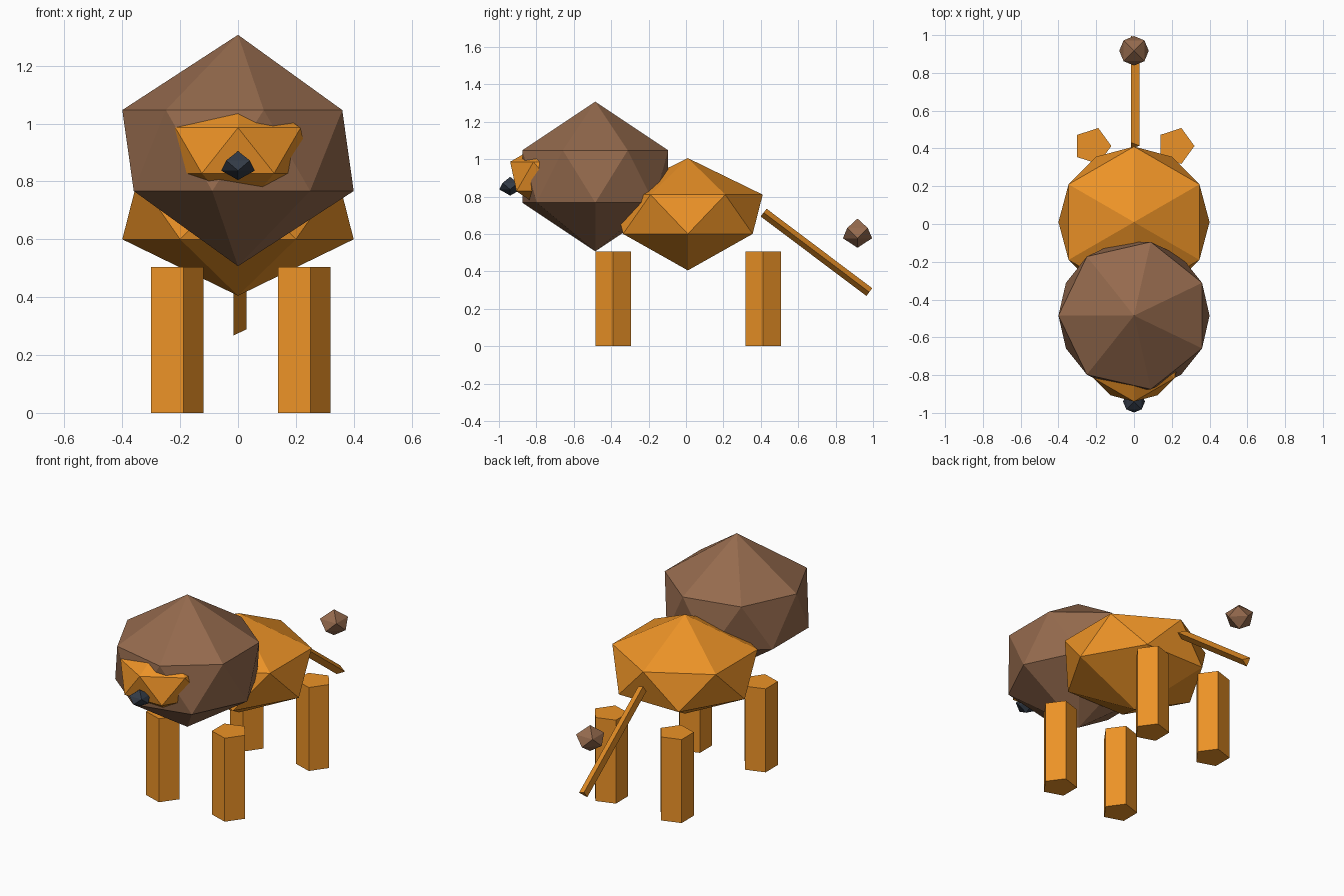
import bpy, bmesh
from math import cos, sin, pi, atan2, hypot

if "Cube" in bpy.data.objects:
    bpy.data.objects.remove(bpy.data.objects["Cube"])


def material(name, color):
    m = bpy.data.materials.new(name)
    m.diffuse_color = (*color, 1)
    m.use_nodes = True
    m.node_tree.nodes["Principled BSDF"].inputs["Base Color"].default_value = m.diffuse_color
    return m


FUR = material("fur", (0.84, 0.29, 0.02))
HAIR = material("hair", (0.30, 0.145, 0.075))
DARK = material("dark", (0.032, 0.042, 0.06))


def finish(name, bm, loc, mat, rot=(0, 0, 0)):
    bmesh.ops.recalc_face_normals(bm, faces=bm.faces[:])
    me = bpy.data.meshes.new(name)
    bm.to_mesh(me)
    bm.free()
    me.materials.append(mat)
    ob = bpy.data.objects.new(name, me)
    ob.location, ob.rotation_euler = loc, rot
    bpy.context.collection.objects.link(ob)
    return ob


def gem(name, n, r, rz, loc, mat):
    """Low-poly ball: two staggered n-sided rings closed by a point at each end."""
    bm = bmesh.new()

    def ring(z, shift):
        return [bm.verts.new((r * cos(2 * pi * (i + shift) / n),
                              r * sin(2 * pi * (i + shift) / n), z)) for i in range(n)]

    low, high = ring(-0.35 * rz, 0), ring(0.35 * rz, 0.5)
    bottom, top = bm.verts.new((0, 0, -rz)), bm.verts.new((0, 0, rz))
    for i in range(n):
        j = (i + 1) % n
        bm.faces.new((bottom, low[j], low[i]))
        bm.faces.new((low[i], low[j], high[i]))
        bm.faces.new((low[j], high[j], high[i]))
        bm.faces.new((high[i], high[j], top))
    return finish(name, bm, loc, mat)


def prism(name, n, r, length, loc, mat, rot=(0, 0, 0)):
    """Upright n-sided prism with a corner on +x, starting at loc."""
    bm = bmesh.new()
    ring = [bm.verts.new((r * cos(2 * pi * i / n), r * sin(2 * pi * i / n), 0)) for i in range(n)]
    base = bm.faces.new(ring)
    ext = bmesh.ops.extrude_face_region(bm, geom=[base], use_keep_orig=True)
    moved = [g for g in ext["geom"] if isinstance(g, bmesh.types.BMVert)]
    bmesh.ops.translate(bm, verts=moved, vec=(0, 0, length))
    return finish(name, bm, loc, mat, rot)


# Body, mane, head and nose
gem("body", 6, 0.40, 0.30, (0, 0.01, 0.705), FUR)
gem("mane", 7, 0.40, 0.40, (0, -0.485, 0.907), HAIR)
gem("head", 6, 0.25, 0.225, (0, -0.69, 0.907), FUR)
gem("nose", 4, 0.058, 0.05, (0, -0.94, 0.855), DARK)

# Four legs
for end, y in (("front", -0.39), ("back", 0.413)):
    for side, x in (("right", -0.22), ("left", 0.22)):
        prism(f"{end}_{side}_leg", 5, 0.10, 0.505, (x, y, 0), FUR)

# Sloping tail and its tuft
dy, dz = 0.565, -0.425
prism("tail", 3, 0.03, hypot(dy, dz), (0, 0.415, 0.714), FUR, (-atan2(dy, dz), 0, 0))
gem("tail_tuft", 4, 0.078, 0.078, (0, 0.917, 0.604), HAIR)
